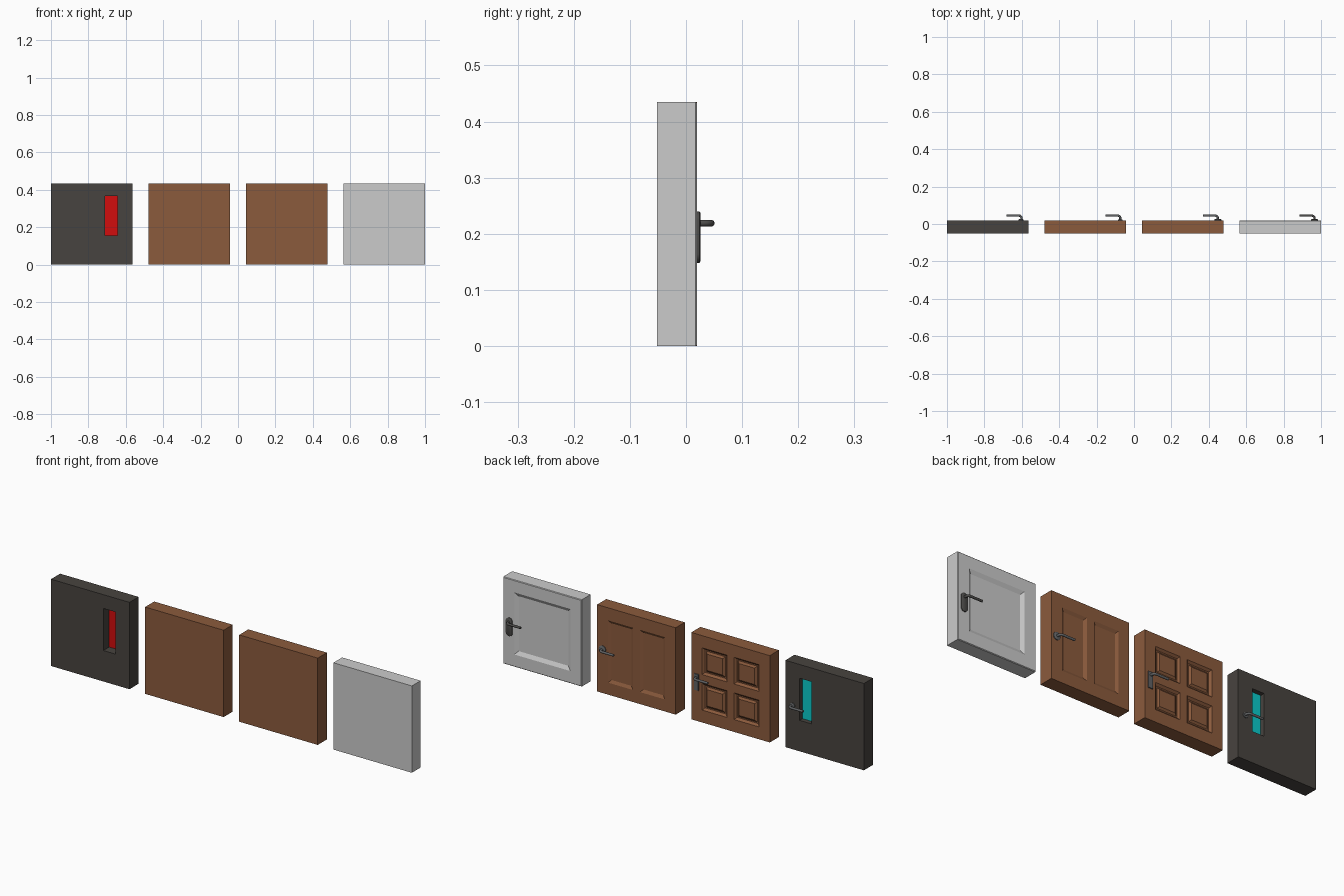
import bpy, bmesh, math
from mathutils import Vector

if "Cube" in bpy.data.objects:
    bpy.data.objects.remove(bpy.data.objects["Cube"])

W = H = 0.435
Y0, Y1 = -0.052, 0.020          # door slab front and back


def material(name, rgb):
    m = bpy.data.materials.new(name)
    m.diffuse_color = (*rgb, 1)
    m.use_nodes = True
    m.node_tree.nodes["Principled BSDF"].inputs["Base Color"].default_value = m.diffuse_color
    return m


CHARCOAL = material("charcoal paint", (0.064, 0.057, 0.050))
WOOD = material("brown wood", (0.26, 0.104, 0.046))
GREY = material("light grey paint", (0.60, 0.60, 0.60))
METAL = material("dark metal", (0.075, 0.073, 0.07))
STEEL = material("steel", (0.12, 0.125, 0.13))
RED = material("red glass", (0.65, 0.004, 0.004))
CYAN = material("cyan glass", (0.003, 0.60, 0.60))


def finish(bm, name, *mats):
    bmesh.ops.recalc_face_normals(bm, faces=bm.faces)
    me = bpy.data.meshes.new(name)
    bm.to_mesh(me)
    bm.free()
    for m in mats:
        me.materials.append(m)
    ob = bpy.data.objects.new(name, me)
    bpy.context.collection.objects.link(ob)
    return ob


def box(x0, x1, y0, y1, z0, z1):
    bm = bmesh.new()
    bmesh.ops.create_cube(bm, size=1)
    for v in bm.verts:
        v.co = Vector(((x0 + x1) / 2 + v.co.x * (x1 - x0),
                       (y0 + y1) / 2 + v.co.y * (y1 - y0),
                       (z0 + z1) / 2 + v.co.z * (z1 - z0)))
    return bm


def slab(x0, columns, rows, edge=0.0):
    """Door slab cut along panel borders; returns mesh and panel faces (back, front)."""
    bm = box(x0, x0 + W, Y0, Y1, 0, H)
    bm.normal_update()
    if edge:
        rim = [e for e in bm.edges if all(v.co.y > 0 for v in e.verts)]
        bmesh.ops.bevel(bm, geom=rim, offset=edge, segments=1, affect='EDGES')
    cuts = [((x0 + c, 0, 0), (1, 0, 0)) for col in columns for c in col]
    cuts += [((0, 0, r), (0, 0, 1)) for row in rows for r in row]
    for co, no in cuts:
        bmesh.ops.bisect_plane(bm, geom=bm.verts[:] + bm.edges[:] + bm.faces[:],
                               plane_co=co, plane_no=no)
    bm.normal_update()
    sides = []
    for s in (1, -1):
        found = []
        for f in bm.faces:
            c = f.calc_center_median()
            if f.normal.y * s > 0.9 and any(a < c.x - x0 < b for a, b in columns) \
                    and any(a < c.z < b for a, b in rows):
                found.append(f)
        sides.append(found)
    return bm, sides[0], sides[1]


def panel_door(name, x0, mat, columns, rows, steps, edge=0.0):
    bm, back, _ = slab(x0, columns, rows, edge)
    for thick, depth in steps:
        bmesh.ops.inset_individual(bm, faces=back, thickness=thick, depth=depth,
                                   use_even_offset=True)
    return finish(bm, name, mat)


def window_door(name, x0, mat, col, row):
    bm, back, front = slab(x0, [col], [row])
    edges = [e for f in back + front for e in f.edges]
    bmesh.ops.delete(bm, geom=back + front, context='FACES_ONLY')
    bmesh.ops.bridge_loops(bm, edges=edges)
    finish(bm, name, mat)
    # pane: red toward the front, cyan toward the back
    pane = box(x0 + col[0], x0 + col[1], -0.006, -0.003, *row)
    pane.normal_update()
    for f in pane.faces:
        f.material_index = 1 if f.normal.y > 0.5 else 0
    finish(pane, "window_pane", RED, CYAN)


def smooth(ob):
    bpy.ops.object.select_all(action='DESELECT')
    ob.select_set(True)
    bpy.context.view_layer.objects.active = ob
    bpy.ops.object.shade_smooth_by_angle(angle=math.radians(40))


def backplate(name, x, half, z0, z1, mat):
    """Round-ended plate; a disc when z0 equals z1."""
    bm = bmesh.new()
    rings = []
    for y, r in ((Y1 - 0.001, half), (Y1 + 0.004, half), (Y1 + 0.006, half - 0.003)):
        ring = []
        for k in range(24):
            a = math.tau * (k + 0.5) / 24
            ring.append(bm.verts.new((x + r * math.cos(a), y,
                                      (z1 if k < 12 else z0) + r * math.sin(a))))
        rings.append(ring)
    for a, b in zip(rings, rings[1:]):
        for k in range(24):
            bm.faces.new((a[k], a[(k + 1) % 24], b[(k + 1) % 24], b[k]))
    bm.faces.new(rings[0])
    bm.faces.new(rings[-1])
    smooth(finish(bm, name, mat))


def lever(name, x, mat, length=0.08, z=0.219, r=0.006):
    """Bent round bar: stem out of the door, then along the door."""
    y, bend = 0.045, 0.014
    pts = [(x, Y1)]
    for k in range(6):
        a = math.pi / 2 * k / 5
        pts.append((x - bend + bend * math.cos(a), y - bend + bend * math.sin(a)))
    pts.append((x - length, y))
    cu = bpy.data.curves.new(name, 'CURVE')
    cu.dimensions = '3D'
    cu.bevel_depth = r
    cu.bevel_resolution = 3
    cu.use_fill_caps = True
    sp = cu.splines.new('POLY')
    sp.points.add(len(pts) - 1)
    for p, (px, py) in zip(sp.points, pts):
        p.co = (px, py, z, 1)
    cu.materials.append(mat)
    ob = bpy.data.objects.new(name, cu)
    bpy.context.collection.objects.link(ob)
    bpy.ops.object.select_all(action='DESELECT')
    ob.select_set(True)
    bpy.context.view_layer.objects.active = ob
    bpy.ops.object.convert(target='MESH')
    smooth(bpy.context.view_layer.objects.active)


X = [-1 + i * (2 - W) / 3 for i in range(4)]     # left edge of each door
two = [(0.060, 0.198), (0.237, 0.375)]

# dark door with a window
window_door("window_door", X[0], CHARCOAL, (0.290, 0.356), (0.155, 0.366))
backplate("window_door_rosette", X[0] + 0.395, 0.013, 0.219, 0.219, STEEL)
lever("window_door_lever", X[0] + 0.399, STEEL)

# wooden door with four raised fields
panel_door("four_panel_door", X[1], WOOD, two, [(0.062, 0.196), (0.240, 0.374)],
           [(0.010, -0.010), (0.006, 0.0), (0.010, 0.007)])
finish(box(X[1] + 0.393, X[1] + 0.417, Y1 - 0.001, Y1 + 0.005, 0.155, 0.236),
       "four_panel_backplate", STEEL)
lever("four_panel_lever", X[1] + 0.405, STEEL)

# wooden door with two tall panels
panel_door("two_panel_door", X[2], WOOD, two, [(0.060, 0.372)], [(0.014, -0.008)])
backplate("two_panel_rosette", X[2] + 0.405, 0.019, 0.219, 0.219, STEEL)
lever("two_panel_lever", X[2] + 0.405, STEEL)

# light grey door with one large panel
panel_door("single_panel_door", X[3], GREY, [(0.062, 0.373)], [(0.062, 0.373)],
           [(0.018, -0.010)], edge=0.003)
backplate("single_panel_backplate", X[3] + 0.400, 0.018, 0.166, 0.222, METAL)
lever("single_panel_lever", X[3] + 0.400, METAL)
